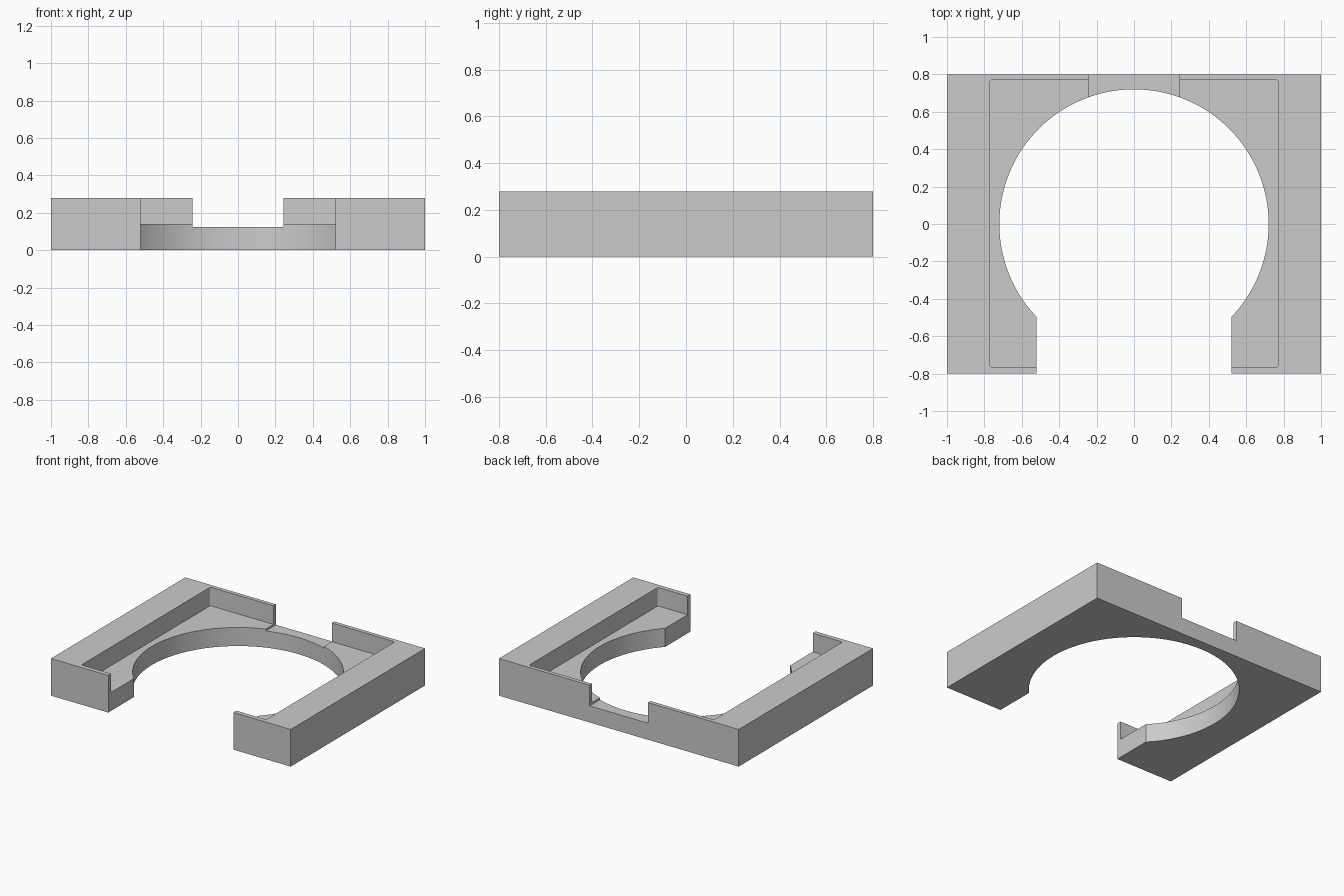
import bpy
import bmesh
import math

cube = bpy.data.objects.get("Cube")
if cube:
    bpy.data.objects.remove(cube, do_unlink=True)

WIDTH, DEPTH, HEIGHT = 2.0, 1.6, 0.28
FLOOR = 0.14           # pocket floor height
NOTCH_FLOOR = 0.125    # rear cable notch height
OVER = 0.2             # cutter overshoot

grey = bpy.data.materials.new("light grey")
grey.use_nodes = True
color = (0.6, 0.6, 0.6, 1)
grey.diffuse_color = color
grey.node_tree.nodes["Principled BSDF"].inputs["Base Color"].default_value = color


def finish(name, bm):
    mesh = bpy.data.meshes.new(name)
    bm.to_mesh(mesh)
    bm.free()
    mesh.materials.append(grey)
    obj = bpy.data.objects.new(name, mesh)
    bpy.context.collection.objects.link(obj)
    return obj


def box(name, low, high, corner=0):
    """Box between two corners, with optional rounded vertical edges."""
    bm = bmesh.new()
    bmesh.ops.create_cube(bm, size=1)
    for v in bm.verts:
        v.co = [h if c > 0 else l for c, l, h in zip(v.co, low, high)]
    if corner:
        upright = [e for e in bm.edges
                   if abs(e.verts[0].co.z - e.verts[1].co.z) > 0.01]
        bmesh.ops.bevel(bm, geom=upright, offset=corner, segments=4,
                        profile=0.5, affect='EDGES')
    return finish(name, bm)


def cylinder(name, radius, height):
    bm = bmesh.new()
    bmesh.ops.create_cone(bm, cap_ends=True, segments=128, radius1=radius,
                          radius2=radius, depth=height)
    return finish(name, bm)


# Solid block
frame = box("open_frame", (-WIDTH / 2, -DEPTH / 2, 0),
            (WIDTH / 2, DEPTH / 2, HEIGHT))

top = HEIGHT + OVER
cutters = [
    # Shallow pocket
    box("pocket_cutter", (-0.77, -0.765, FLOOR), (0.77, 0.77, top), 0.012),
    # Round opening
    cylinder("bore_cutter", 0.72, 2),
    # Front gap
    box("gap_cutter", (-0.522, -DEPTH / 2 - OVER, -OVER), (0.522, -0.3, top)),
    # Rear notch
    box("notch_cutter", (-0.243, 0.5, NOTCH_FLOOR),
        (0.243, DEPTH / 2 + OVER, top)),
]

# Cut the block, then discard the cutters
bpy.context.view_layer.objects.active = frame
for cutter in cutters:
    cutter.hide_render = True
    mod = frame.modifiers.new(cutter.name, 'BOOLEAN')
    mod.operation = 'DIFFERENCE'
    mod.solver = 'EXACT'
    mod.object = cutter
    bpy.ops.object.modifier_apply(modifier=mod.name)
    bpy.data.objects.remove(cutter, do_unlink=True)

# Smooth bore, crisp edges
bpy.ops.object.select_all(action='DESELECT')
frame.select_set(True)
bpy.ops.object.shade_smooth_by_angle(angle=math.radians(30))
